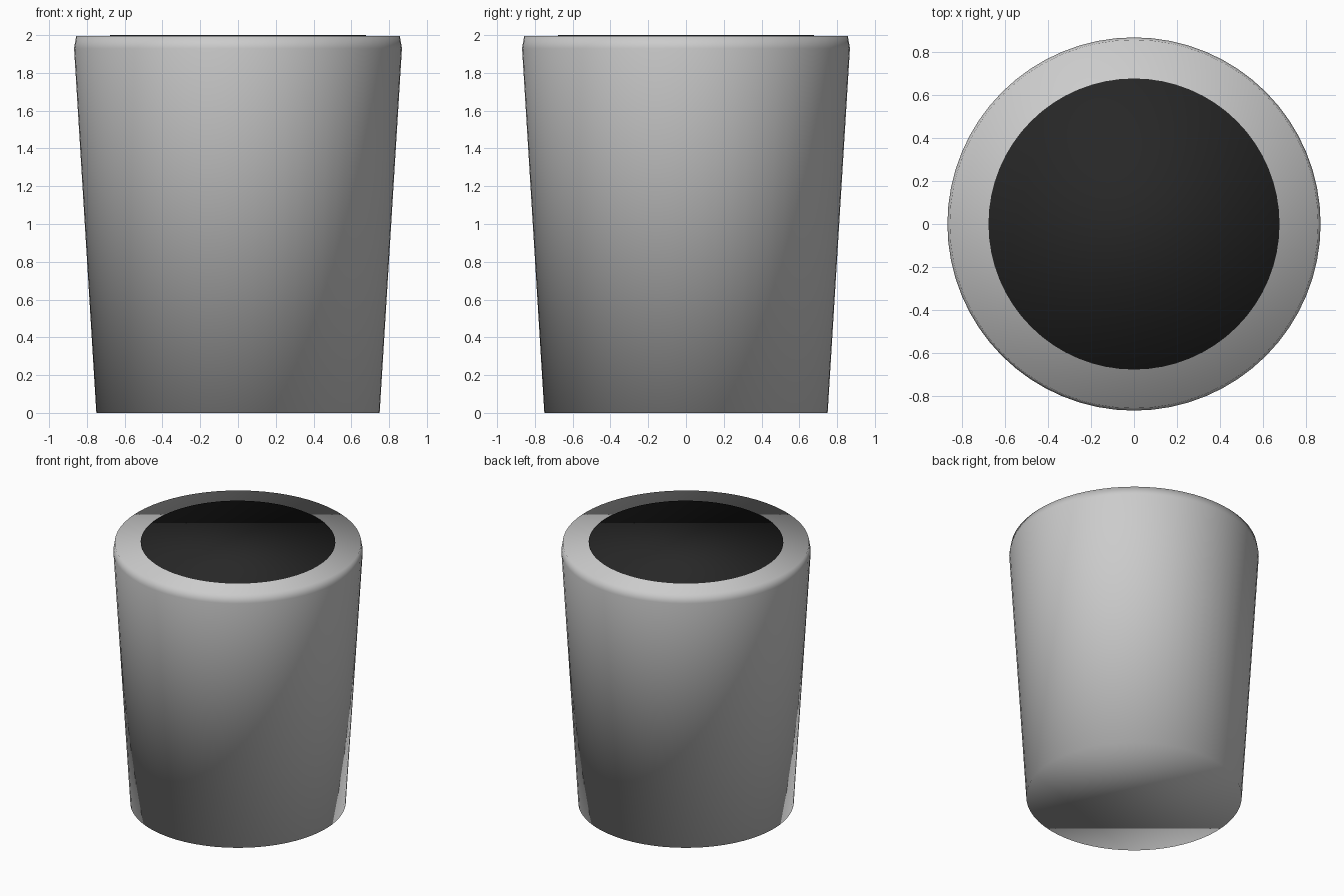
import bpy, bmesh, math

if "Cube" in bpy.data.objects:
    bpy.data.objects.remove(bpy.data.objects["Cube"])

SIDES = 64


def turned_solid(name, profile):
    """Closed, smooth-shaded solid of revolution from (radius, z) points."""
    bm = bmesh.new()
    rings = [[bm.verts.new((r * math.cos(2 * math.pi * i / SIDES),
                            r * math.sin(2 * math.pi * i / SIDES), z))
              for i in range(SIDES)] for r, z in profile]
    for low, high in zip(rings, rings[1:]):
        for i in range(SIDES):
            j = (i + 1) % SIDES
            bm.faces.new((low[i], low[j], high[j], high[i]))
    bm.faces.new(rings[0][::-1])
    bm.faces.new(rings[-1])
    for face in bm.faces:
        face.smooth = True
    mesh = bpy.data.meshes.new(name)
    bm.to_mesh(mesh)
    bm.free()
    obj = bpy.data.objects.new(name, mesh)
    bpy.context.collection.objects.link(obj)
    return obj


# Tapered body with a chamfered upper rim
turned_solid("tapered_body", [(0.75, 0), (0.868, 1.93), (0.857, 1.994)])

# Dark round inset, standing just proud of the rim
inset = turned_solid("dark_top_disc", [(0.677, 1.96), (0.677, 2.0)])
dark = bpy.data.materials.new("dark_surface")
dark.diffuse_color = (0.02, 0.02, 0.02, 1)
dark.use_nodes = True
dark.node_tree.nodes["Principled BSDF"].inputs["Base Color"].default_value = dark.diffuse_color
inset.data.materials.append(dark)
